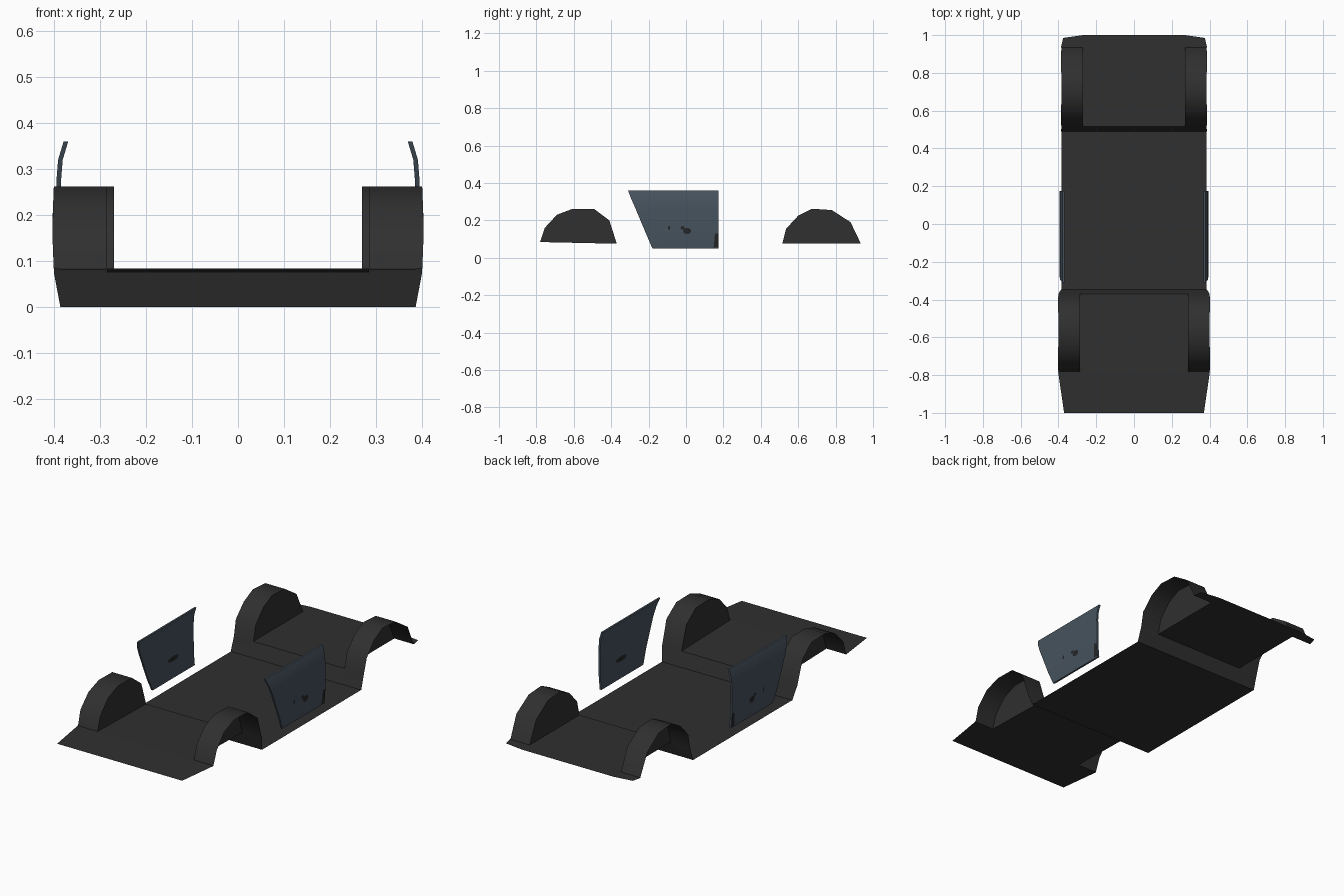
import bpy, bmesh, math

if "Cube" in bpy.data.objects:
    bpy.data.objects.remove(bpy.data.objects["Cube"])


def material(name, rgb):
    m = bpy.data.materials.new(name)
    m.diffuse_color = (*rgb, 1)
    m.use_nodes = True
    m.node_tree.nodes["Principled BSDF"].inputs["Base Color"].default_value = m.diffuse_color
    return m


CHARCOAL = material("charcoal", (0.029, 0.029, 0.029))
SLATE = material("slate_blue", (0.062, 0.086, 0.112))
BLACK = material("dark_trim", (0.018, 0.019, 0.021))


def build(name, faces, mat, smooth=35, closed=False):
    """Make an object from a list of polygons, each a list of points."""
    bm = bmesh.new()
    for f in faces:
        bm.faces.new([bm.verts.new(p) for p in f])
    bmesh.ops.remove_doubles(bm, verts=bm.verts, dist=0.0003)
    if closed:
        bmesh.ops.recalc_face_normals(bm, faces=bm.faces)
    me = bpy.data.meshes.new(name)
    bm.to_mesh(me)
    bm.free()
    ob = bpy.data.objects.new(name, me)
    bpy.context.collection.objects.link(ob)
    me.materials.append(mat)
    if smooth:
        bpy.ops.object.select_all(action='DESELECT')
        bpy.context.view_layer.objects.active = ob
        ob.select_set(True)
        bpy.ops.object.shade_smooth_by_angle(angle=math.radians(smooth))
    return ob


def flip(faces, side):
    """Mirror polygons to the left side, keeping their facing."""
    if side > 0:
        return faces
    return [[(-x, y, z) for x, y, z in reversed(f)] for f in faces]


# Floor pan sections: (y, z, half width) at each end
def floor(name, rows):
    faces = []
    for (y0, z0, w0), (y1, z1, w1) in zip(rows, rows[1:]):
        faces.append([(-w0, y0, z0), (w0, y0, z0), (w1, y1, z1), (-w1, y1, z1)])
    build(name, faces, CHARCOAL)


floor("front_nose_floor", [(-1, .08, .37), (-.78, .084, .402)])
floor("front_floor", [(-.78, .084, .285), (-.37, .075, .285)])
floor("toe_panel", [(-.37, .075, .285), (-.347, 0, .385)])
floor("cabin_floor", [(-.347, 0, .385), (.49, 0, .385)])
floor("rear_step", [(.49, 0, .385), (.515, .075, .27)])
floor("rear_floor", [(.515, .075, .27), (.935, .075, .27)])
floor("tail_floor", [(.935, .075, .387), (.985, .075, .375), (1, .075, .27)])

# Wheel arches: outer skin across the tub plus inner wall
FRONT = [(-.78, .084), (-.755, .16), (-.69, .23), (-.605, .262),
         (-.49, .26), (-.41, .20), (-.37, .075), (-.347, .0)]
REAR = [(.49, .0), (.515, .075), (.535, .155), (.60, .225),
        (.675, .262), (.78, .255), (.88, .19), (.935, .075)]


def wheel_arch(name, prof, x_in, x_out, tip, side):
    def outer(z):
        # slight bulge at mid height, drawn in at the pointed foot
        return tip if z < .01 else x_out + .004 * (1 - abs(z - .17) / .1)

    def inner(z):
        return tip - .002 if z < .01 else x_in

    skin = []
    for (y0, z0), (y1, z1) in zip(prof, prof[1:]):
        skin.append([(inner(z0), y0, z0), (outer(z0), y0, z0),
                     (outer(z1), y1, z1), (inner(z1), y1, z1)])
    wall = [(x_in, y, z) for y, z in prof if z > .01]
    build(name, flip(skin + [wall], side), CHARCOAL, 50)


# Door panels: rows of (z, outer x, front y)
DOOR = [(.05, .388, -.18), (.12, .394, -.21), (.27, .395, -.273),
        (.32, .391, -.295), (.36, .379, -.31)]
BACK, THICK = .175, .010


def door_panel(name, side):
    loops = []
    for z, x, yf in DOOR:
        loops.append([(x, yf, z), (x, BACK, z), (x - THICK, BACK, z), (x - THICK, yf, z)])
    faces = [loops[0], loops[-1]]
    for a, b in zip(loops, loops[1:]):
        for i in range(4):
            j = (i + 1) % 4
            faces.append([a[i], a[j], b[j], b[i]])
    build(name, flip(faces, side), SLATE, 30, True)


def door_x(z):
    for (z0, x0, _), (z1, x1, _) in zip(DOOR, DOOR[1:]):
        if z <= z1:
            return x0 + (x1 - x0) * (z - z0) / (z1 - z0)
    return DOOR[-1][1]


# Thin dark trim plates lying on a door face
def plate(name, outline, side, inside=False):
    off = -THICK - .0012 if inside else .0012
    pts = [(door_x(z) + off, y, z) for y, z in outline]
    if inside:
        pts.reverse()
    build(name, flip([pts], side), BLACK, 0)


def oval(y, z, ry, rz, n=10):
    return [(y + ry * math.cos(2 * math.pi * i / n),
             z + rz * math.sin(2 * math.pi * i / n)) for i in range(n)]


for side, label in ((1, "right"), (-1, "left")):
    wheel_arch("front_wheel_arch_" + label, FRONT, .285, .400, .386, side)
    wheel_arch("rear_wheel_arch_" + label, REAR, .27, .384, .386, side)
    door_panel("door_panel_" + label, side)
    plate("door_lock_" + label, oval(-.09, .16, .006, .011), side)
    plate("door_pull_" + label, oval(-.018, .16, .011, .009), side)
    plate("door_handle_" + label, oval(.006, .143, .022, .017), side)
    plate("door_latch_" + label, [(.148, .055), (.174, .055), (.174, .13), (.155, .13)], side)
    plate("inner_handle_" + label, oval(0, .15, .045, .014), side, True)
